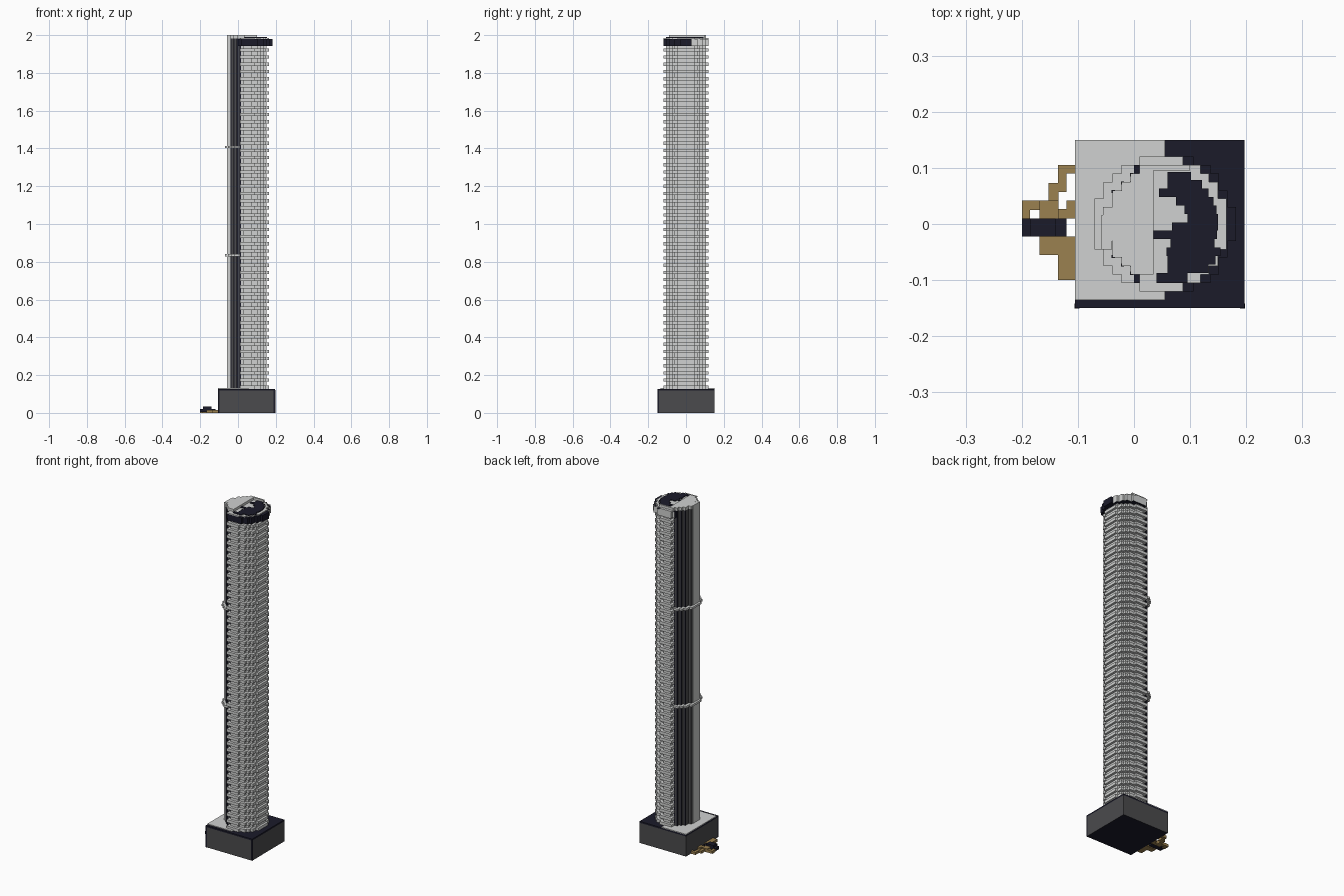
import bpy, bmesh
from math import sqrt

cube = bpy.data.objects.get("Cube")
if cube:
    bpy.data.objects.remove(cube)


def material(name, rgb):
    m = bpy.data.materials.new(name)
    m.use_nodes = True
    m.diffuse_color = (*rgb, 1)
    m.node_tree.nodes["Principled BSDF"].inputs["Base Color"].default_value = (*rgb, 1)
    return m


LIGHT = material("light_grey", (0.63, 0.64, 0.635))
DARK = material("dark_grey", (0.07, 0.07, 0.074))
NAVY = material("navy_black", (0.011, 0.011, 0.023))
BROWN = material("earth_brown", (0.33, 0.22, 0.08))

CELL = 0.015
CENTRE = 0.05


def finish(name, bm, mats, rule=None):
    bmesh.ops.recalc_face_normals(bm, faces=bm.faces)
    if rule:
        for f in bm.faces:
            f.material_index = rule(f.calc_center_median(), f.normal)
    me = bpy.data.meshes.new(name)
    bm.to_mesh(me)
    bm.free()
    for m in mats:
        me.materials.append(m)
    ob = bpy.data.objects.new(name, me)
    bpy.context.collection.objects.link(ob)
    return ob


def add_box(bm, x0, x1, y0, y1, z0, z1):
    vs = bmesh.ops.create_cube(bm, size=1)["verts"]
    for v in vs:
        v.co = (x1 if v.co.x > 0 else x0, y1 if v.co.y > 0 else y0, z1 if v.co.z > 0 else z0)


def boxes(name, mats, items, rule=None):
    bm = bmesh.new()
    for b in items:
        add_box(bm, *b)
    return finish(name, bm, mats, rule)


def stepped_outline(x0, x1, cx, r):
    """Outline of a round plan cut into square steps."""
    n = round((x1 - x0) / CELL)
    w = (x1 - x0) / n
    upper = []
    for i in range(n):
        dx = x0 + (i + 0.5) * w - cx
        h = max(2, round(sqrt(max(r * r - dx * dx, 0)) / CELL)) * CELL
        for p in ((x0 + i * w, h), (x0 + (i + 1) * w, h)):
            if not upper or upper[-1] != p:
                upper.append(p)
    return upper + [(x, -y) for x, y in reversed(upper)]


def add_prism(bm, outline, z0, z1):
    low = [bm.verts.new((x, y, z0)) for x, y in outline]
    top = [bm.verts.new((x, y, z1)) for x, y in outline]
    bm.faces.new(low)
    bm.faces.new(top)
    for i in range(len(low)):
        j = (i + 1) % len(low)
        bm.faces.new((low[i], low[j], top[j], top[i]))


def prism(name, outline, levels, mats, rule=None):
    bm = bmesh.new()
    for z0, z1 in levels:
        add_prism(bm, outline, z0, z1)
    return finish(name, bm, mats, rule)


# Podium with a dark underside, framed front and two-colour roof
boxes("podium", [DARK, NAVY], [(-0.105, 0.197, -0.15, 0.15, 0, 0.118)],
      lambda c, n: int(n.z < -0.5))
boxes("podium_cornice", [NAVY], [(-0.105, 0.197, -0.15, 0.15, 0.118, 0.127)])
boxes("podium_corner_trim", [NAVY], [
    (-0.106, -0.097, -0.151, -0.142, 0.0, 0.12),
    (0.189, 0.198, -0.151, -0.142, 0.0, 0.12)])
boxes("podium_terrace", [LIGHT], [(-0.105, 0.055, -0.135, 0.15, 0.127, 0.131)])

# Tower shaft: louvred half, glazed half and plain spine
glazed = stepped_outline(-0.055, 0.01, 0.045, 0.098)
prism("louvre_core", stepped_outline(0.01, 0.152, CENTRE, 0.102), [(0.12, 1.95)], [LIGHT])
prism("glazed_core", glazed, [(0.12, 1.982)], [DARK])
boxes("spine", [LIGHT], [(-0.058, -0.039, -0.045, 0.016, 0.12, 2.0)])

# Vertical mullions on the corners of the glazed steps
mullions = []
for x, y in glazed:
    side = 1 if y > 0 else -1
    if abs(y) > 0.045:
        ya, yb = sorted((y - side * 0.005, y + side * 0.001))
        mullions.append((x - 0.001, x + 0.005, ya, yb, 0.12, 1.982))
boxes("mullions", [NAVY], mullions)

# Horizontal louvres, one stack of stepped slabs
slab = stepped_outline(0.01, 0.165, 0.046, 0.12)
prism("louvres", slab, [(0.127 + i * 0.038, 0.144 + i * 0.038) for i in range(48)], [LIGHT])

# Ring balconies round the glazed half
ring = stepped_outline(-0.07, 0.01, CENTRE, 0.122)
prism("ring_balconies", ring, [(z - 0.006, z + 0.006) for z in (0.835, 1.408)], [LIGHT])

# Crown: dark towards the front right corner, light elsewhere
prism("crown_band", stepped_outline(0.0, 0.182, 0.058, 0.121), [(1.943, 1.98)], [LIGHT, NAVY],
      lambda c, n: int(c.y < 0.03 or n.z > 0.5))
prism("roof_deck", slab, [(1.98, 1.986)], [LIGHT])
prism("raised_roof", glazed, [(1.982, 2.0)], [LIGHT])
boxes("raised_roof_edge", [LIGHT], [
    (0.01, 0.035, -0.09, 0.105, 1.98, 2.0),
    (0.035, 0.1, 0.095, 0.105, 1.98, 2.0)])

# Ragged dark patch on the roof, reaching the rim at the front right
starts = [0.06, 0.06, 0.058, 0.065, 0.035, 0.068, 0.095, 0.09, 0.075, 0.045, 0.06, 0.06]
patch = [(0.04, 0.095, -0.105, -0.087, 1.986, 1.99)]
for i, x in enumerate(starts):
    y = -0.087 + i * CELL
    m = y + CELL / 2
    reach = 0.115 if m < -0.04 else 0.1
    patch.append((x, 0.05 + sqrt(reach * reach - m * m), y, y + CELL, 1.986, 1.99))
boxes("roof_patch", [NAVY], patch)

# Stepped ground beside the podium with a dark ramp
boxes("ground_blocks", [BROWN], [
    (-0.135, -0.105, -0.1, -0.055, 0, 0.015),
    (-0.168, -0.105, -0.055, -0.022, 0, 0.015),
    (-0.2, -0.185, 0.01, 0.042, 0, 0.015),
    (-0.185, -0.168, 0.025, 0.042, 0, 0.015),
    (-0.168, -0.135, 0.01, 0.042, 0, 0.02),
    (-0.135, -0.105, 0.01, 0.027, 0, 0.015),
    (-0.12, -0.105, 0.027, 0.042, 0, 0.015),
    (-0.152, -0.135, 0.042, 0.073, 0, 0.015),
    (-0.135, -0.12, 0.057, 0.105, 0, 0.015),
    (-0.12, -0.105, 0.09, 0.105, 0, 0.015)])
boxes("ramp", [NAVY], [(-0.2, -0.12, -0.022, 0.01, 0.004, 0.02), (-0.185, -0.14, -0.022, 0.01, 0.02, 0.033)])
